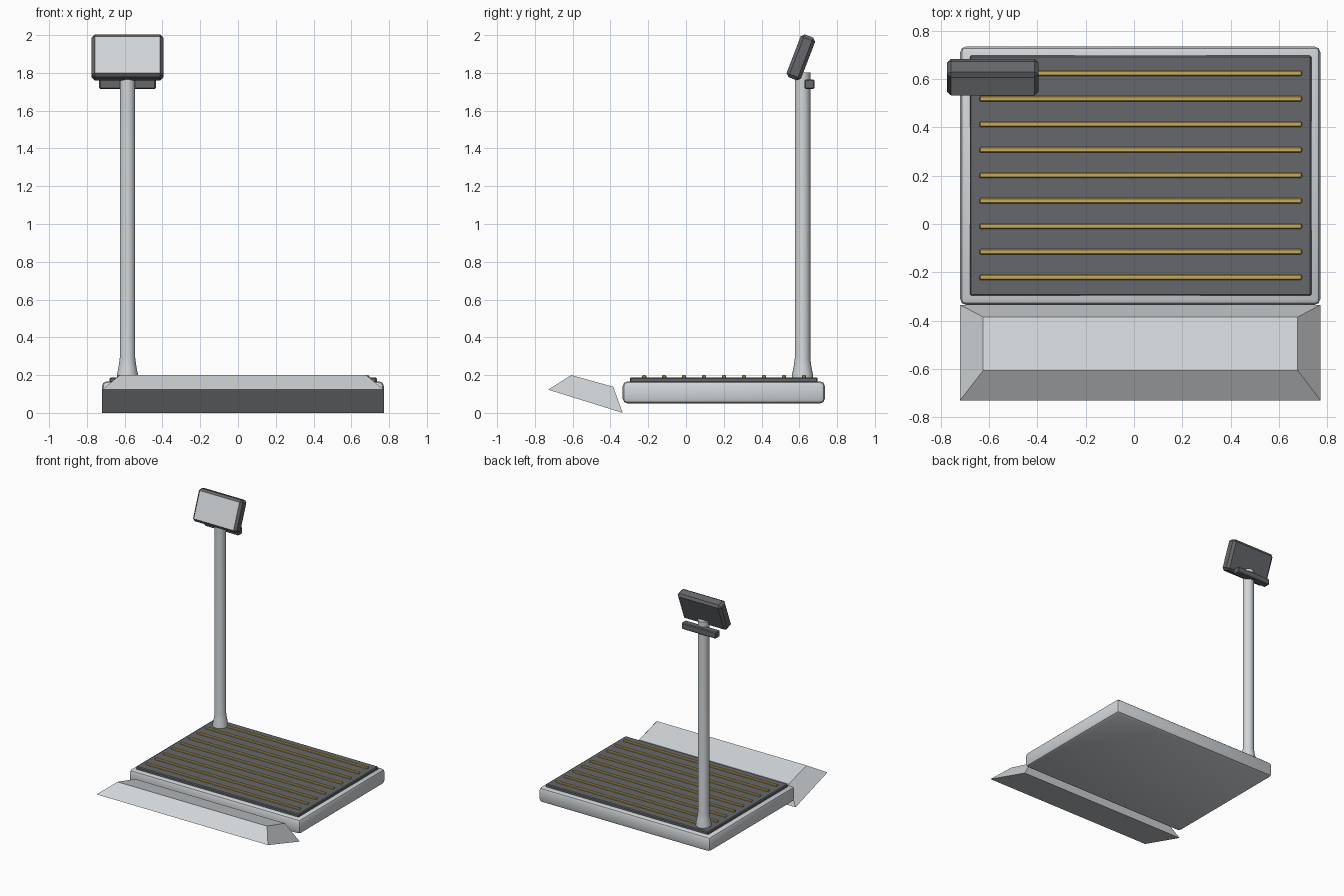
import bpy, bmesh, math
from mathutils import Matrix, Vector

cube = bpy.data.objects.get("Cube")
if cube:
    bpy.data.objects.remove(cube, do_unlink=True)


def material(name, r, g, b):
    m = bpy.data.materials.new(name)
    m.use_nodes = True
    m.diffuse_color = (r, g, b, 1)
    m.node_tree.nodes["Principled BSDF"].inputs["Base Color"].default_value = (r, g, b, 1)
    return m


LIGHT = material("light grey", 0.64, 0.67, 0.69)
DARK = material("dark grey", 0.13, 0.135, 0.145)
GOLD = material("mustard yellow", 0.58, 0.40, 0.10)


def add_object(name, bm, *mats, smooth=False):
    bmesh.ops.recalc_face_normals(bm, faces=bm.faces)
    mesh = bpy.data.meshes.new(name)
    bm.to_mesh(mesh)
    bm.free()
    for m in mats:
        mesh.materials.append(m)
    ob = bpy.data.objects.new(name, mesh)
    bpy.context.collection.objects.link(ob)
    if smooth:
        bpy.ops.object.select_all(action="DESELECT")
        ob.select_set(True)
        bpy.context.view_layer.objects.active = ob
        bpy.ops.object.shade_smooth_by_angle(angle=math.radians(40))
    return ob


def box(x, y, z, bevel=0.0, segments=1):
    """Bevelled box from its (min, max) range on each axis."""
    bm = bmesh.new()
    bmesh.ops.create_cube(bm, size=1)
    for v in bm.verts:
        v.co = Vector([(lo + hi) / 2 + c * (hi - lo) for c, (lo, hi) in zip(v.co, (x, y, z))])
    if bevel:
        bmesh.ops.bevel(bm, geom=bm.edges[:], offset=bevel, segments=segments,
                        profile=0.5, affect="EDGES")
    return bm


# Platform with its ribbed mat
add_object("platform_base", box((-0.72, 0.772), (-0.335, 0.735), (0.05, 0.167), 0.025, 2),
           LIGHT, smooth=True)
add_object("platform_mat", box((-0.68, 0.735), (-0.297, 0.697), (0.16, 0.188), 0.006), DARK)
for i in range(9):
    y = -0.221 + i * 0.1056
    add_object(f"mat_rib_{i + 1}", box((-0.64, 0.695), (y - 0.011, y + 0.011), (0.18, 0.2), 0.004), GOLD)

# Ramp: a tilted frustum in front of the platform
bm = bmesh.new()
rings = []
for x0, x1, front, back in ((-0.72, 0.772, (-0.73, 0.123), (-0.335, 0.0)),
                            (-0.625, 0.678, (-0.607, 0.2), (-0.385, 0.138))):
    rings.append([bm.verts.new(p) for p in ((x0, *front), (x1, *front), (x1, *back), (x0, *back))])
low, high = rings
bm.faces.new(low)
bm.faces.new(high)
for i in range(4):
    j = (i + 1) % 4
    bm.faces.new((low[i], low[j], high[j], high[i]))
add_object("ramp", bm, LIGHT)

# Column: turned profile with a flared foot
bm = bmesh.new()
profile = [(0, 0.18), (0.057, 0.18), (0.055, 0.205), (0.047, 0.245), (0.041, 0.29), (0.041, 1.803), (0, 1.803)]
points = [bm.verts.new((r, 0, z)) for r, z in profile]
edges = [bm.edges.new(pair) for pair in zip(points, points[1:])]
bmesh.ops.spin(bm, geom=points + edges, cent=(0, 0, 0), axis=(0, 0, 1),
               angle=math.tau, steps=24)
bmesh.ops.remove_doubles(bm, verts=bm.verts, dist=0.0005)
bmesh.ops.translate(bm, vec=(-0.585, 0.617, 0), verts=bm.verts)
add_object("column", bm, LIGHT, smooth=True)

# Bracket behind the column top
add_object("display_bracket", box((-0.735, -0.435), (0.627, 0.68), (1.715, 1.765), 0.006), DARK)

# Display head: chamfered tilted case whose front face is the screen
bm = box((-0.19, 0.19), (-0.041, 0.041), (-0.121, 0.121), 0.017)
bm.normal_update()
for f in bm.faces:
    f.material_index = 1 if f.normal.y < -0.9 else 0
bm.transform(Matrix.Translation((-0.585, 0.608, 1.882)) @ Matrix.Rotation(math.radians(-21), 4, "X"))
add_object("display_head", bm, DARK, LIGHT)
